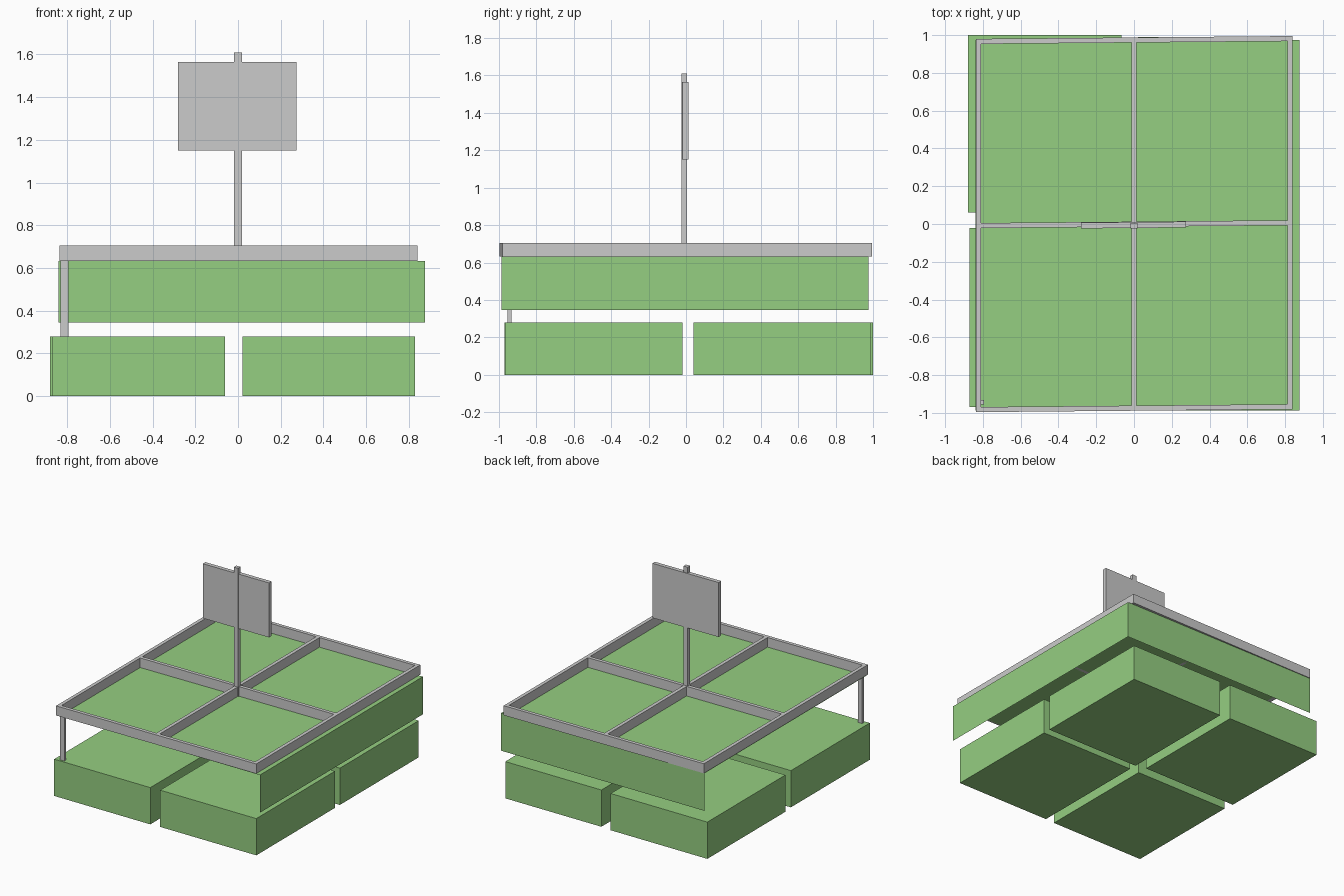
import bpy, bmesh

if "Cube" in bpy.data.objects:
    bpy.data.objects.remove(bpy.data.objects["Cube"])

green = bpy.data.materials.new("green")
green.diffuse_color = (0.30, 0.62, 0.22, 1)
green.use_nodes = True
green.node_tree.nodes["Principled BSDF"].inputs["Base Color"].default_value = green.diffuse_color
SKEW = 0.009  # the cross bars run slightly off square


def mesh_object(name, verts, faces, mat=None):
    me = bpy.data.meshes.new(name)
    bm = bmesh.new()
    vs = [bm.verts.new(v) for v in verts]
    for f in faces:
        bm.faces.new([vs[i] for i in f])
    bm.to_mesh(me)
    bm.free()
    if mat:
        me.materials.append(mat)
    ob = bpy.data.objects.new(name, me)
    bpy.context.collection.objects.link(ob)
    return ob


def box(name, x, y, z, mat=None, skew=0.0):
    verts = [(a, b + skew * a, c) for c in z for b in y for a in x]
    faces = [(0, 2, 3, 1), (4, 5, 7, 6), (0, 1, 5, 4),
             (2, 6, 7, 3), (0, 4, 6, 2), (1, 3, 7, 5)]
    return mesh_object(name, verts, faces, mat)


# four base blocks, loosely placed
blocks = {
    "base_front_left": ((-0.87, -0.06), (-0.97, -0.02)),
    "base_back_left": ((-0.88, -0.065), (0.06, 1.0)),
    "base_front_right": ((0.02, 0.83), (-0.965, -0.02)),
    "base_back_right": ((0.02, 0.83), (0.04, 0.99)),
}
for name, (x, y) in blocks.items():
    box(name, x, y, (0, 0.28), green)

# thin raised sheet with a right and a back wall, open at front, left and below
x0, x1, y0, y1, zb, zt = -0.84, 0.875, -0.987, 0.975, 0.345, 0.632
mesh_object("raised_sheet",
            [(x0, y0, zt), (x1, y0, zt), (x1, y1, zt), (x0, y1, zt),
             (x1, y0, zb), (x1, y1, zb), (x0, y1, zb)],
            [(0, 1, 2, 3), (1, 4, 5, 2), (2, 5, 6, 3)], green)

# frame bars
zf = (0.632, 0.705)
for name, x in (("left", -0.8225), ("middle", 0.0), ("right", 0.8265)):
    box("frame_bar_" + name, (x - 0.0135, x + 0.0135), (-0.987, 0.987), zf, skew=SKEW)
for name, y in (("front", -0.975), ("centre", -0.001), ("back", 0.974)):
    box("frame_bar_" + name, (-0.835, 0.839), (y - 0.0135, y + 0.0135), zf, skew=SKEW)

# corner post, mast and board
box("corner_post", (-0.832, -0.795), (-0.955, -0.932), (0.28, 0.66))
box("mast", (-0.018, 0.018), (-0.025, 0.005), (0.632, 1.61))
box("board", (-0.28, 0.275), (-0.021, 0.010), (1.15, 1.565), skew=SKEW)
